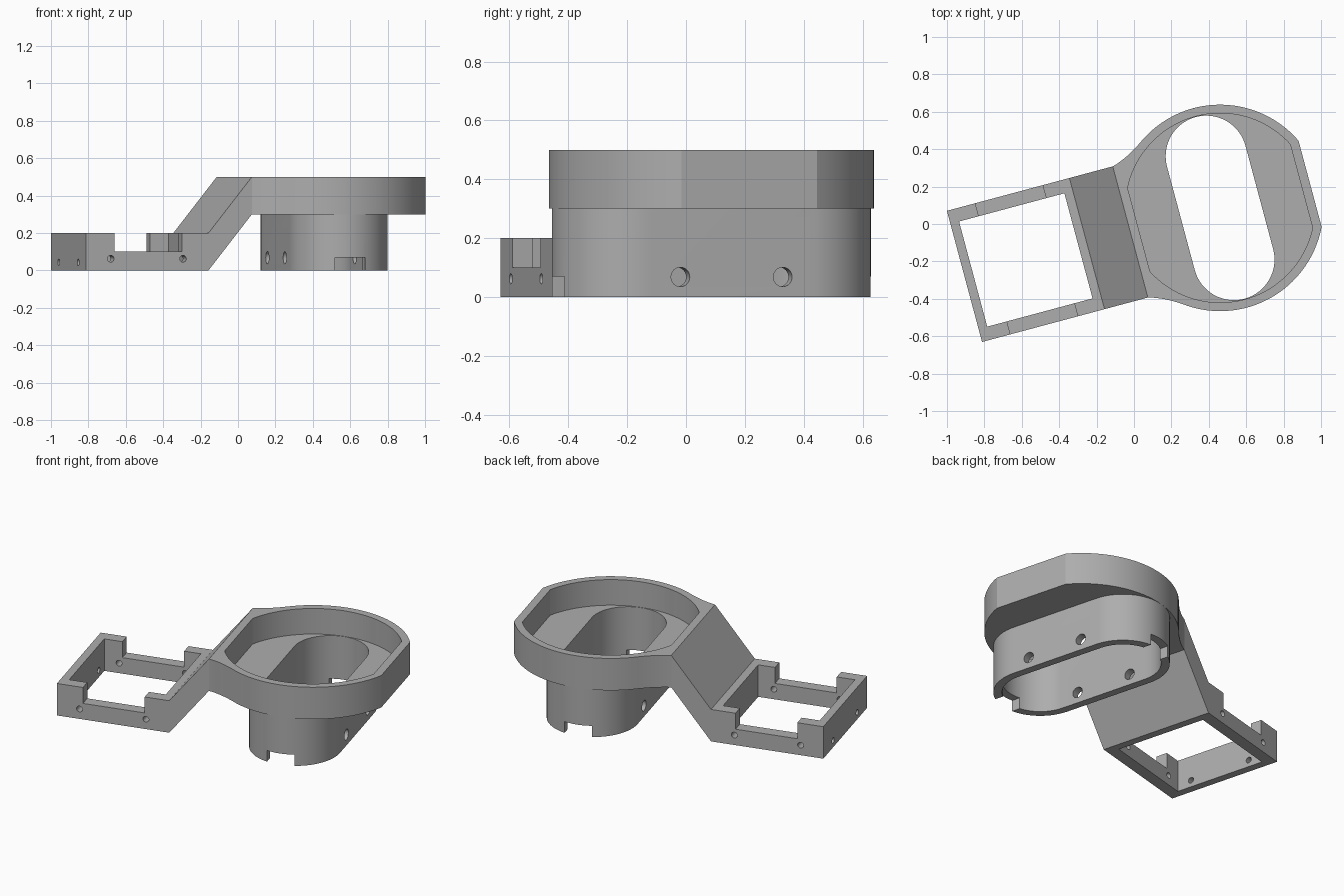
import bpy
import bmesh
from math import sin, cos, acos, atan2, pi, radians
from mathutils import Matrix

if "Cube" in bpy.data.objects:
    bpy.data.objects.remove(bpy.data.objects["Cube"], do_unlink=True)

# One plain grey for the whole bracket
grey = bpy.data.materials.new("light grey")
grey.use_nodes = True
tone = (0.42, 0.42, 0.42, 1)
grey.diffuse_color = tone
grey.node_tree.nodes["Principled BSDF"].inputs["Base Color"].default_value = tone

TILT = Matrix.Rotation(radians(15), 4, "Z")
CU, CV = 0.467, -0.036          # centre of the ring before tilting
FLOOR, RIM, TOP = 0.3, 0.34, 0.5
PLACE = {"x": lambda a, b, h: (h, a, b),
         "y": lambda a, b, h: (a, h, b),
         "z": lambda a, b, h: (a, b, h)}


def prism(name, outline, low, high, axis="z"):
    """Extrude a closed outline along one axis."""
    bm = bmesh.new()
    ends = [[bm.verts.new(PLACE[axis](a, b, h)) for a, b in outline]
            for h in (low, high)]
    for ring in ends:
        bm.faces.new(ring)
    n = len(outline)
    for i in range(n):
        j = (i + 1) % n
        bm.faces.new((ends[0][i], ends[0][j], ends[1][j], ends[1][i]))
    bmesh.ops.recalc_face_normals(bm, faces=bm.faces)
    mesh = bpy.data.meshes.new(name)
    bm.to_mesh(mesh)
    bm.free()
    obj = bpy.data.objects.new(name, mesh)
    bpy.context.collection.objects.link(obj)
    return obj


def arc(a, b, r, start, end, steps):
    return [(a + r * cos(start + (end - start) * i / steps),
             b + r * sin(start + (end - start) * i / steps))
            for i in range(steps + 1)]


def circle(a, b, r):
    return arc(a, b, r, 0, 2 * pi, 24)[:-1]


def box(a0, a1, b0, b1):
    return [(a0, b0), (a1, b0), (a1, b1), (a0, b1)]


def stadium(r, half=0.286):
    return arc(CU, CV + half, r, 0, pi, 32) + arc(CU, CV - half, r, pi, 2 * pi, 32)


def carve(obj, cutters):
    """Subtract each cutter, then tilt and shade the part."""
    bpy.ops.object.select_all(action="DESELECT")
    bpy.context.view_layer.objects.active = obj
    obj.select_set(True)
    for cutter in cutters:
        cutter.hide_render = True
        mod = obj.modifiers.new("cut", "BOOLEAN")
        mod.operation = "DIFFERENCE"
        mod.solver = "EXACT"
        mod.object = cutter
        bpy.ops.object.modifier_apply(modifier=mod.name)
        bpy.data.objects.remove(cutter, do_unlink=True)
    obj.data.transform(TILT)
    obj.data.materials.clear()
    obj.data.materials.append(grey)
    bpy.ops.object.shade_smooth_by_angle(angle=radians(18))


# Ring: round with one flat side, blending into the ramp on the other
R, FLAT = 0.552, 0.498
join = atan2(0.457, -0.30)
upper = arc(0, 0, R, acos(FLAT / R), join, 28)
start, bend, stop = upper[-1], (-0.41, 0.385), (-0.497, 0.363)
for i in range(1, 9):
    t = i / 8
    upper.append(tuple((1 - t) ** 2 * p + 2 * t * (1 - t) * q + t * t * s
                       for p, q, s in zip(start, bend, stop)))
outline = upper + [(a, -b) for a, b in reversed(upper)]
ring = prism("ring", [(CU + a, CV + b) for a, b in outline], FLOOR, TOP)

# Recess with two flats, and the long slot through its floor
r = 0.506
edge = acos(0.45 / r)
recess = (arc(CU, CV, r, edge, pi - edge, 40)
          + arc(CU, CV, r, pi + edge, 2 * pi - edge, 40))
carve(ring, [prism("recess_cutter", recess, RIM, 0.6),
             prism("slot_cutter", stadium(0.217), 0.2, 0.45)])

# Oblong sleeve under the ring, with end notches and cross holes
sleeve = prism("sleeve", stadium(0.266), 0, FLOOR)
cuts = [prism("bore_cutter", stadium(0.217), -0.1, 0.4),
        prism("notch_cutter", box(CU - 0.083, CU + 0.083, -0.1, 0.07), -0.8, 0.8, "y")]
for side in (-1, 1):
    cuts.append(prism("hole_cutter", circle(CV + side * 0.18, 0.068, 0.033), 0, 1, "x"))
carve(sleeve, cuts)

# Open frame and the sloping ramp, from one side profile
profile = [(-0.948, 0), (-0.27, 0), (-0.03, FLOOR),
           (-0.03, TOP), (-0.27, 0.2), (-0.948, 0.2)]
frame = prism("frame_and_ramp", profile, CV - 0.363, CV + 0.363, "y")
cuts = [prism("window_cutter", box(-0.9, -0.317, CV - 0.291, CV + 0.291), -0.1, 0.4),
        prism("gap_cutter", box(-0.791, -0.418, 0.1, 0.4), -0.8, 0.8, "y")]
for side in (-1, 1):
    cuts.append(prism("side_hole_cutter", circle(-0.611 + side * 0.2, 0.062, 0.018),
                      -0.8, 0.8, "y"))
    cuts.append(prism("end_hole_cutter", circle(CV + side * 0.2, 0.043, 0.018),
                      -1.1, -0.7, "x"))
carve(frame, cuts)
